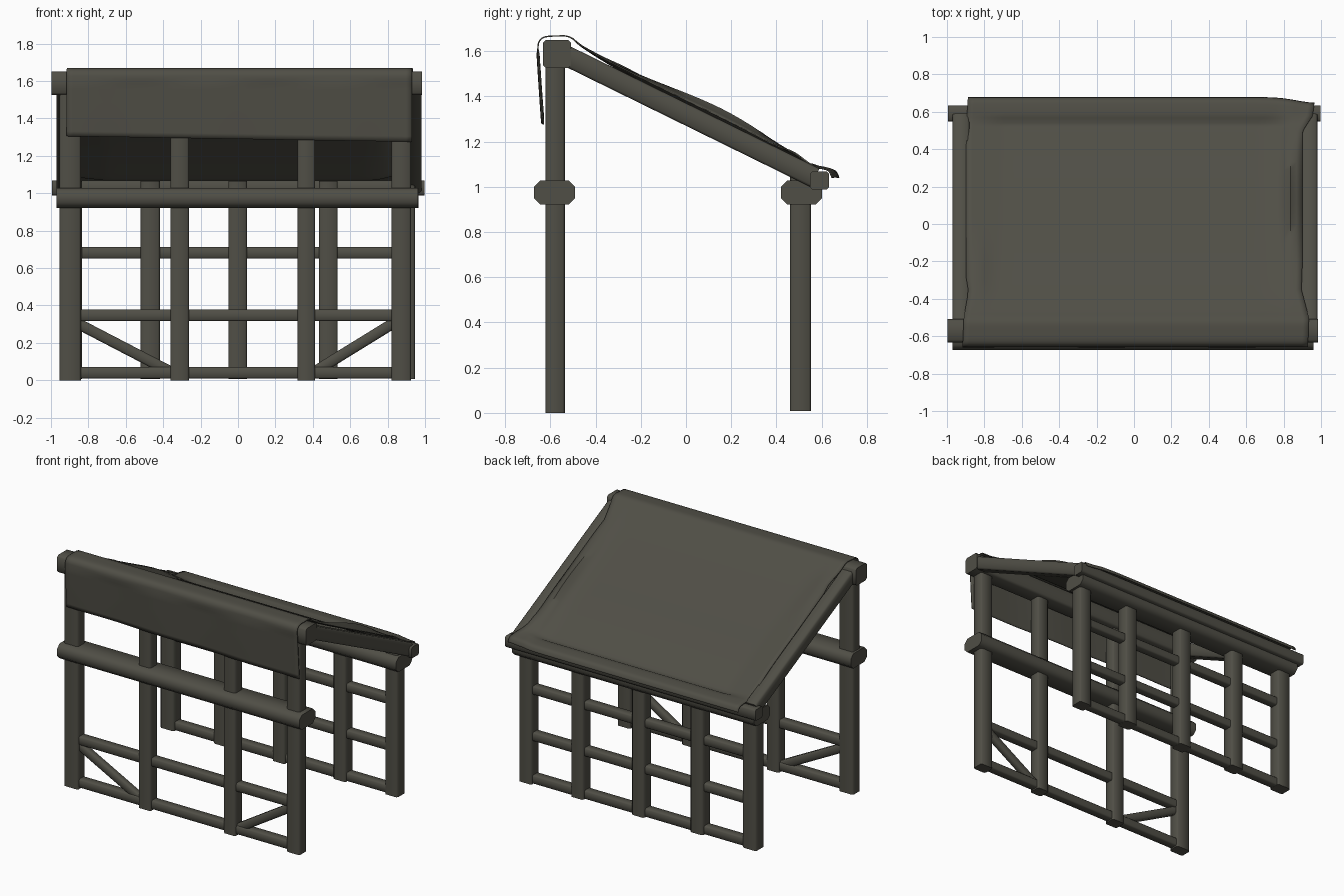
import bpy, bmesh, math
from mathutils import Vector, Matrix

if "Cube" in bpy.data.objects:
    bpy.data.objects.remove(bpy.data.objects["Cube"])

mat = bpy.data.materials.new("weathered olive grey")
mat.diffuse_color = (0.08, 0.077, 0.061, 1)
mat.use_nodes = True
mat.node_tree.nodes["Principled BSDF"].inputs["Base Color"].default_value = mat.diffuse_color


def finish(bm, name, angle):
    bmesh.ops.recalc_face_normals(bm, faces=bm.faces[:])
    me = bpy.data.meshes.new(name)
    bm.to_mesh(me)
    bm.free()
    me.materials.append(mat)
    ob = bpy.data.objects.new(name, me)
    bpy.context.collection.objects.link(ob)
    bpy.ops.object.select_all(action='DESELECT')
    bpy.context.view_layer.objects.active = ob
    ob.select_set(True)
    bpy.ops.object.shade_smooth_by_angle(angle=math.radians(angle))
    return ob


def timber(name, size, matrix, bevel):
    """Bevelled beam; only the edges along its longest axis are chamfered."""
    bm = bmesh.new()
    bmesh.ops.create_cube(bm, size=1)
    bmesh.ops.scale(bm, vec=size, verts=bm.verts[:])
    axis = max(range(3), key=lambda i: size[i])
    long_edges = [e for e in bm.edges
                  if abs(e.verts[0].co[axis] - e.verts[1].co[axis]) > 1e-4]
    bmesh.ops.bevel(bm, geom=long_edges, offset=bevel, segments=1, affect='EDGES')
    bmesh.ops.transform(bm, matrix=matrix, verts=bm.verts[:])
    return finish(bm, name, 50)


def box(name, x0, x1, y0, y1, z0, z1, bevel=0.01):
    c = Vector(((x0 + x1) / 2, (y0 + y1) / 2, (z0 + z1) / 2))
    return timber(name, (x1 - x0, y1 - y0, z1 - z0), Matrix.Translation(c), bevel)


def strut(name, a, b, wx, wz, bevel=0.01):
    """Beam between two points, cross-section wx by wz."""
    a, b = Vector(a), Vector(b)
    d = b - a
    m = Matrix.Translation((a + b) / 2) @ d.to_track_quat('Y', 'Z').to_matrix().to_4x4()
    return timber(name, (wx, d.length, wz), m, bevel)


# Posts
front_posts = [(-0.955, -0.84), (-0.362, -0.262), (0.318, 0.413), (0.82, 0.925)]
back_posts = [(-0.945, -0.835), (-0.52, -0.418), (-0.052, 0.048), (0.433, 0.533), (0.845, 0.947)]
for i, (a, b) in enumerate(front_posts):
    box(f"front_post_{i}", a, b, -0.622, -0.536, 0.0, 1.56)
for i, (a, b) in enumerate(back_posts):
    box(f"back_post_{i}", a, b, 0.46, 0.553, 0.008, 1.065)

# Rails between neighbouring posts
for side, posts, y, levels in (("front", front_posts, -0.578, (0.04, 0.347)),
                               ("back", back_posts, 0.506, (0.04, 0.347, 0.681))):
    for j, z in enumerate(levels):
        for i in range(len(posts) - 1):
            box(f"{side}_rail_{j}_{i}", posts[i][1] - 0.01, posts[i + 1][0] + 0.01,
                y - 0.032, y + 0.032, z - 0.031, z + 0.031, 0.008)

# Diagonal braces in the lower front corners
strut("left_brace", (-0.86, -0.578, 0.305), (-0.35, -0.578, 0.04), 0.05, 0.058)
strut("right_brace", (0.83, -0.578, 0.305), (0.40, -0.578, 0.04), 0.05, 0.058)

# Long horizontal beams
box("front_middle_beam", -0.97, 0.96, -0.673, -0.491, 0.922, 1.028, 0.028)
box("back_middle_beam", -0.965, 0.965, 0.42, 0.602, 0.922, 1.028, 0.028)
box("ridge_beam", -0.997, 0.985, -0.633, -0.509, 1.525, 1.65, 0.013)
box("eave_beam", -0.995, 0.998, 0.548, 0.633, 0.988, 1.068, 0.01)

# Sloping rafters at both ends
for name, x in (("left_rafter", -0.925), ("right_rafter", 0.935)):
    strut(name, (x, -0.53, 1.58), (x, 0.57, 1.04), 0.09, 0.09)

# Cloth cover: side profile (y, z) swept across x
profile = [(-0.634, 1.29), (-0.642, 1.40), (-0.65, 1.52), (-0.655, 1.61), (-0.648, 1.645),
           (-0.624, 1.663), (-0.57, 1.667), (-0.515, 1.663), (-0.46, 1.622), (-0.35, 1.56),
           (-0.15, 1.458), (0.06, 1.353), (0.2, 1.284), (0.33, 1.216), (0.46, 1.14),
           (0.54, 1.092), (0.62, 1.08), (0.66, 1.07), (0.676, 1.04)]


def refine(pts, n):
    """Smooth curve through the profile points."""
    out = []
    for i in range(len(pts) - 1):
        p = [Vector(pts[min(max(k, 0), len(pts) - 1)]) for k in range(i - 1, i + 3)]
        for s in range(n):
            t = s / n
            m1, m2 = (p[2] - p[0]) / 2, (p[3] - p[1]) / 2
            out.append(p[1] * (2*t**3 - 3*t*t + 1) + m1 * (t**3 - 2*t*t + t)
                       + p[2] * (3*t*t - 2*t**3) + m2 * (t**3 - t*t))
    return out + [Vector(pts[-1])]


def bump(v, c, w):
    return math.exp(-((v - c) / w) ** 2)


def lerp_table(v, table):
    for (a, fa), (b, fb) in zip(table, table[1:]):
        if v <= b:
            return fa + (fb - fa) * max(0, (v - a) / (b - a))
    return table[-1][1]


left = [(-0.66, -0.917), (-0.5, -0.91), (-0.36, -0.885), (-0.3, -0.897), (0.5, -0.897), (0.68, -0.888)]
right = [(-0.66, 0.93), (-0.5, 0.935), (-0.35, 0.895), (-0.25, 0.9), (0.5, 0.9), (0.6, 0.955), (0.68, 0.965)]
sag = [(-0.5, 0.0), (-0.3, 0.015), (0.0, 0.022), (0.48, 0.028), (0.54, 0.022), (0.57, 0.0), (0.7, 0.0)]
curve = refine(profile, 3)
COLS = 56
bm = bmesh.new()
rows = []
for p in curve:
    row = []
    for c in range(COLS + 1):
        u = c / COLS
        x0, x1 = lerp_table(p.x, left), lerp_table(p.x, right)
        x, y, z = x0 + (x1 - x0) * u, p.x, p.y
        if z < 1.6 and y < -0.6:                       # uneven hem of the front flap
            z += (1.6 - z) / 0.31 * (0.015 - 0.03 * u)
            y += 0.004 * math.sin(9 * x)
        elif y > -0.5:                                 # sag, raised folds and lifted corner
            z -= lerp_table(y, sag) * min(1, (0.9 - min(abs(x), 0.9)) / 0.2)
            z += 0.045 * bump(x, 0.835, 0.03) * bump(y, 0.15, 0.32)
            z += 0.015 * bump(x, -0.83, 0.04) * bump(y, -0.25, 0.15)
            z += 0.03 * bump(x, 0.93, 0.1) * bump(y, 0.5, 0.08)
            y -= 0.03 * bump(x, 0.97, 0.14) * bump(y, 0.68, 0.15)
        row.append(bm.verts.new((x, y, z)))
    rows.append(row)
for r0, r1 in zip(rows, rows[1:]):
    for c in range(COLS):
        bm.faces.new((r0[c], r0[c + 1], r1[c + 1], r1[c]))
cloth = finish(bm, "cloth_cover", 60)
mod = cloth.modifiers.new("thickness", 'SOLIDIFY')
mod.thickness = 0.006
mod.offset = 0
